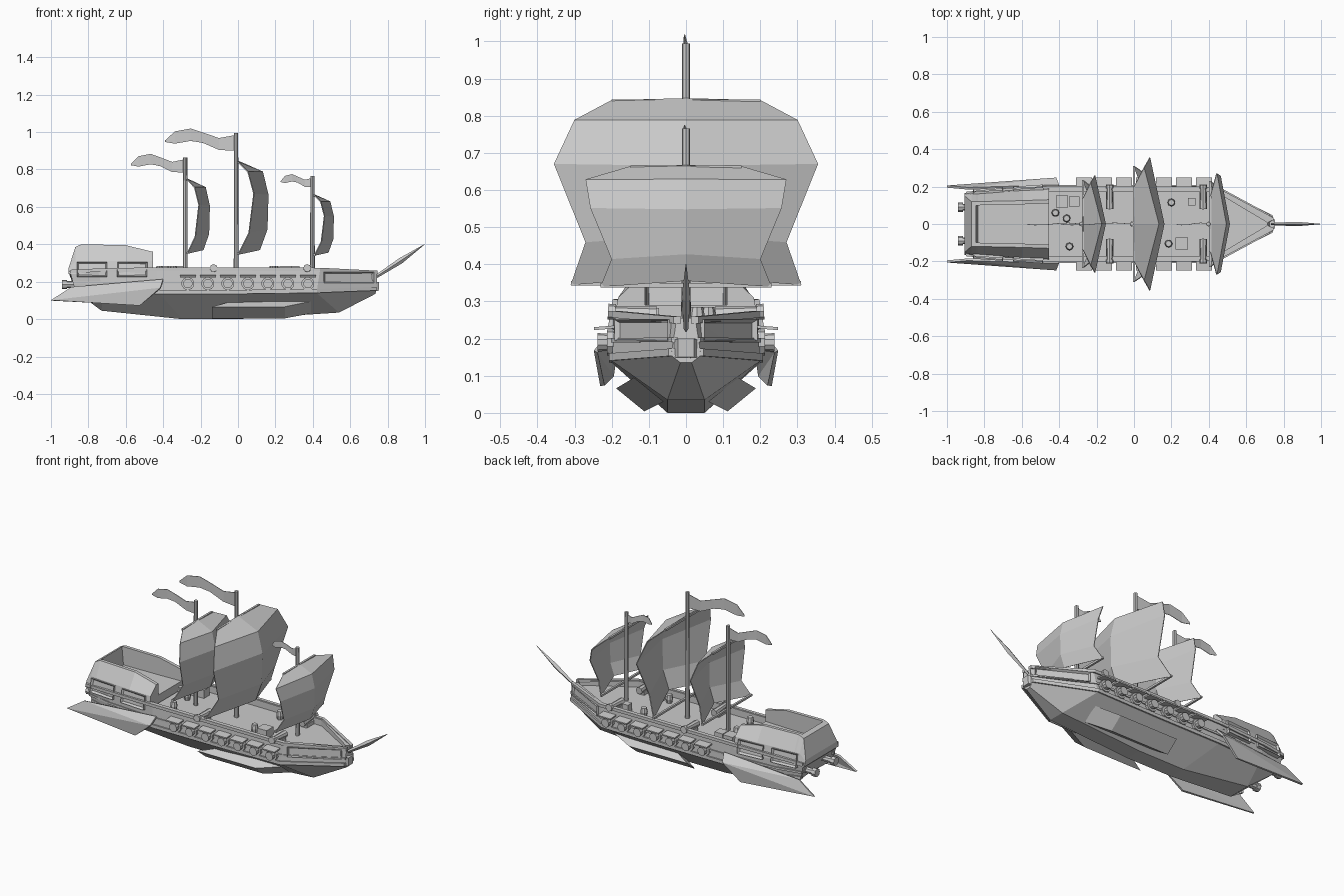
import bpy, bmesh, math
from mathutils import Vector, Matrix, Euler

if "Cube" in bpy.data.objects:
    bpy.data.objects.remove(bpy.data.objects["Cube"])


def make(name, bm, mirror=False, thick=0):
    bmesh.ops.recalc_face_normals(bm, faces=bm.faces[:])
    me = bpy.data.meshes.new(name)
    bm.to_mesh(me)
    bm.free()
    ob = bpy.data.objects.new(name, me)
    bpy.context.collection.objects.link(ob)
    if thick:
        m = ob.modifiers.new("thickness", 'SOLIDIFY')
        m.thickness, m.offset = thick, 0
    if mirror:
        m = ob.modifiers.new("mirror", 'MIRROR')
        m.use_axis = (False, True, False)
        m.use_mirror_merge = False
    return ob


def loft(name, sections, closed=True, mirror=False, thick=0):
    bm = bmesh.new()
    rows = [[bm.verts.new(p) for p in s] for s in sections]
    n = len(rows[0])
    for a, b in zip(rows, rows[1:]):
        for i in range(n if closed else n - 1):
            j = (i + 1) % n
            bm.faces.new((a[i], a[j], b[j], b[i]))
    if closed:
        bm.faces.new(rows[0])
        bm.faces.new(rows[-1][::-1])
    return make(name, bm, mirror, thick)


def both_sides(half):
    return half + [(x, -y, z) for x, y, z in reversed(half)]


def box(name, c, size, rot=(0, 0, 0), mirror=False, inset=0):
    bm = bmesh.new()
    bmesh.ops.create_cube(bm, size=1)
    bmesh.ops.scale(bm, vec=size, verts=bm.verts)
    if inset:
        bm.normal_update()
        f = [f for f in bm.faces if f.normal.y > .9]
        bmesh.ops.inset_region(bm, faces=f, thickness=inset, depth=0)
        bmesh.ops.translate(bm, vec=(0, -size[1] * .6, 0), verts=f[0].verts)
    bm.transform(Matrix.Translation(c) @ Euler(rot).to_matrix().to_4x4())
    return make(name, bm, mirror)


def cyl(name, p0, p1, r0, r1=None, n=8, mirror=False):
    p0, p1 = Vector(p0), Vector(p1)
    d = p1 - p0
    bm = bmesh.new()
    bmesh.ops.create_cone(bm, cap_ends=True, segments=n, radius1=r0,
                          radius2=r0 if r1 is None else r1, depth=d.length)
    bm.transform(Matrix.Translation((p0 + p1) / 2) @
                 Vector((0, 0, 1)).rotation_difference(d).to_matrix().to_4x4())
    return make(name, bm, mirror)


# Hull: keel, chine and rail point per station, with sunken deck
DECK = .235
stations = [
    ((-.78, .07, .085), (-.87, .145, .15), (-.90, .165, .26)),
    ((-.73, .07, .045), (-.72, .178, .14), (-.75, .18, .268)),
    ((-.30, .05, .0), (-.42, .20, .135), (-.44, .195, .275)),
    ((0, .05, .0), (0, .20, .135), (0, .195, .275)),
    ((.54, .05, .035), (.42, .20, .14), (.44, .19, .272)),
    ((.735, .015, .135), (.74, .04, .155), (.745, .025, .255)),
]
secs = []
for k, c, t in stations:
    back = .03 if t[0] > .7 else 0
    yi = max(t[1] - .02, .006)
    secs.append(both_sides([k, c, t, (t[0] - back, yi, t[2]), (t[0] - back, yi, DECK)]))
loft("hull", secs)

# Wales and rail running along each side
for name, f, h, out in (("lower_wale", .08, .010, .008), ("middle_wale", .42, .006, .006),
                        ("rail", .95, .009, .008)):
    s = []
    for k, c, t in stations:
        x, y, z = Vector(c).lerp(Vector(t), f)
        s.append([(x, y - .012, z - h), (x, y + out, z - h), (x, y + out, z + h), (x, y - .012, z + h)])
    loft(name, s, mirror=True)

# Bow panels and stem block
box("bow_panel", (.59, .112, .222), (.30, .022, .058), (0, 0, math.atan2(-.165, .305)), True, .012)
loft("stem", [both_sides([(.69, .055, .145), (.69, .06, .185)]),
              both_sides([(.752, .022, .15), (.755, .022, .20)])])

# Bowsprit blade
loft("bowsprit", [[(x, -y, z), (x + h / 2, 0, z - h), (x, y, z), (x - h / 2, 0, z + h)]
                  for x, y, z, h in ((.735, .006, .225, .008), (.87, .012, .312, .014),
                                     (.998, .001, .40, .001))])

# Stern castle with open well
castle = []
for x, yb, yt, zt, zf in ((-.905, .165, .15, .275, .275), (-.87, .17, .12, .385, .385),
                          (-.845, .172, .12, .397, .397), (-.835, .172, .12, .40, .29),
                          (-.60, .19, .125, .395, .29), (-.455, .195, .13, .36, .29)):
    zm = min(.31, zt - .005)
    castle.append(both_sides([(x, yb, .24), (x, yb - .012, zm), (x, yt, zt),
                              (x, yt - .02, zt), (x, yt - .02, zf)]))
loft("stern_castle", castle)
for i, (x, y) in enumerate(((-.78, .172), (-.565, .186))):
    box(f"castle_window_{i}", (x, y, .265), (.16, .025, .08), (math.radians(10), 0, .07), True, .014)
cyl("stern_gun", (-.84, .09, .185), (-.92, .09, .185), .018, mirror=True)
cyl("stern_gun_muzzle", (-.915, .09, .185), (-.94, .09, .185), .025, mirror=True)

# Stern side fins
fin = [(-1, .20, .10), (-.89, .19, .17), (-.40, .205, .21), (-.415, .243, .165), (-.525, .225, .073)]
bm = bmesh.new()
bm.faces.new([bm.verts.new(p) for p in fin])
bmesh.ops.triangulate(bm, faces=bm.faces[:])
make("stern_fin", bm, True, .012)

# Swept fins under the hull
loft("keel_fin", [[(-.03, .14, .095), (.39, .14, .095), (.39, .06, .03), (-.03, .06, .03)],
                  [(-.14, .188, .066), (.25, .188, .066), (.25, .112, .004), (-.14, .112, .004)]],
     mirror=True)

# Broadside guns with raised lids
for i in range(7):
    x = -.268 + i * .107
    cyl(f"gun_port_{i}", (x, .18, .19), (x, .213, .19), .035, n=10, mirror=True)
    cyl(f"gun_barrel_{i}", (x, .20, .19), (x, .238, .19), .022, .025, n=10, mirror=True)
    box(f"gun_lid_{i}", (x, .22, .229), (.085, .055, .008), (-.08, 0, 0), True)

# Deck guns
for i, x in enumerate((-.13, .37)):
    box(f"gun_carriage_{i}", (x, .135, .245), (.04, .07, .025), mirror=True)
    cyl(f"deck_gun_{i}", (x, .08, .265), (x, .195, .272), .021, .015, mirror=True)
    cyl(f"deck_gun_muzzle_{i}", (x, .19, .272), (x, .21, .273), .021, mirror=True)

# Deck cargo
for i, (x, y) in enumerate(((-.42, .06), (-.345, -.12), (.20, .115), (.185, -.105), (-.36, .03))):
    cyl(f"barrel_low_{i}", (x, y, DECK), (x, y, .26), .016, .021)
    cyl(f"barrel_high_{i}", (x, y, .26), (x, y, .285), .021, .016)
for i, (x, y, s) in enumerate(((-.385, .12, .065), (-.32, .12, .055), (.255, -.105, .065), (.31, .12, .04))):
    box(f"crate_{i}", (x, y, DECK + .023), (s, s, .05))


# Sails: rows of (centre depth, centre height, edge depth, edge height)
ROWS = ((0, 1.0, 0, .99), (.125, .885, .05, .885), (.153, .64, .08, .65),
        (.148, .27, .055, .23), (.11, .05, 0, 0))


def sail(name, x, z0, h, depth, widths):
    grid = []
    for (cx, cz, ex, ez), w in zip(ROWS, widths):
        c = (x + cx * depth, 0, z0 + cz * h)
        e = (x + ex * depth, w, z0 + ez * h)
        grid.append([(e[0], -w, e[2]), c, e])
    loft(name, grid, closed=False, thick=.005)
    box(name + "_upper_yard", (x, 0, z0 + h * .985), (.012, 2 * widths[0], .012))
    box(name + "_lower_yard", (x, 0, z0 + .004), (.012, 2 * widths[-1], .012))


# Pennants: (along, bottom, top) in fractions of length and height
WAVE = ((0, 0, 1), (.24, .05, .8), (.47, .5, 1.15), (.64, .62, 1.4), (.86, .45, 1.22), (1, .55, .65))


def flag(name, x, z0, length, h):
    loft(name, [[(x - u * length, .006 * math.sin(6 * u), z0 + a * h),
                 (x - u * length, .006 * math.sin(6 * u), z0 + b * h)] for u, a, b in WAVE],
         closed=False, thick=.003)


for name, x, top, z0, h, depth, widths, fl, fh in (
        ("main", -.01, .995, .345, .50, 1.05, (.20, .30, .355, .27, .31), .38, .085),
        ("mizzen", -.282, .865, .35, .40, .78, (.14, .22, .26, .20, .235), .29, .072),
        ("fore", .398, .765, .34, .325, .67, (.15, .27, .257, .20, .23), .17, .05)):
    cyl(name + "_mast", (x, 0, DECK - .02), (x, 0, top), .013, .011)
    sail(name + "_sail", x + .01, z0, h, depth, widths)
    flag(name + "_flag", x, top - fh - .01, fl, fh)
